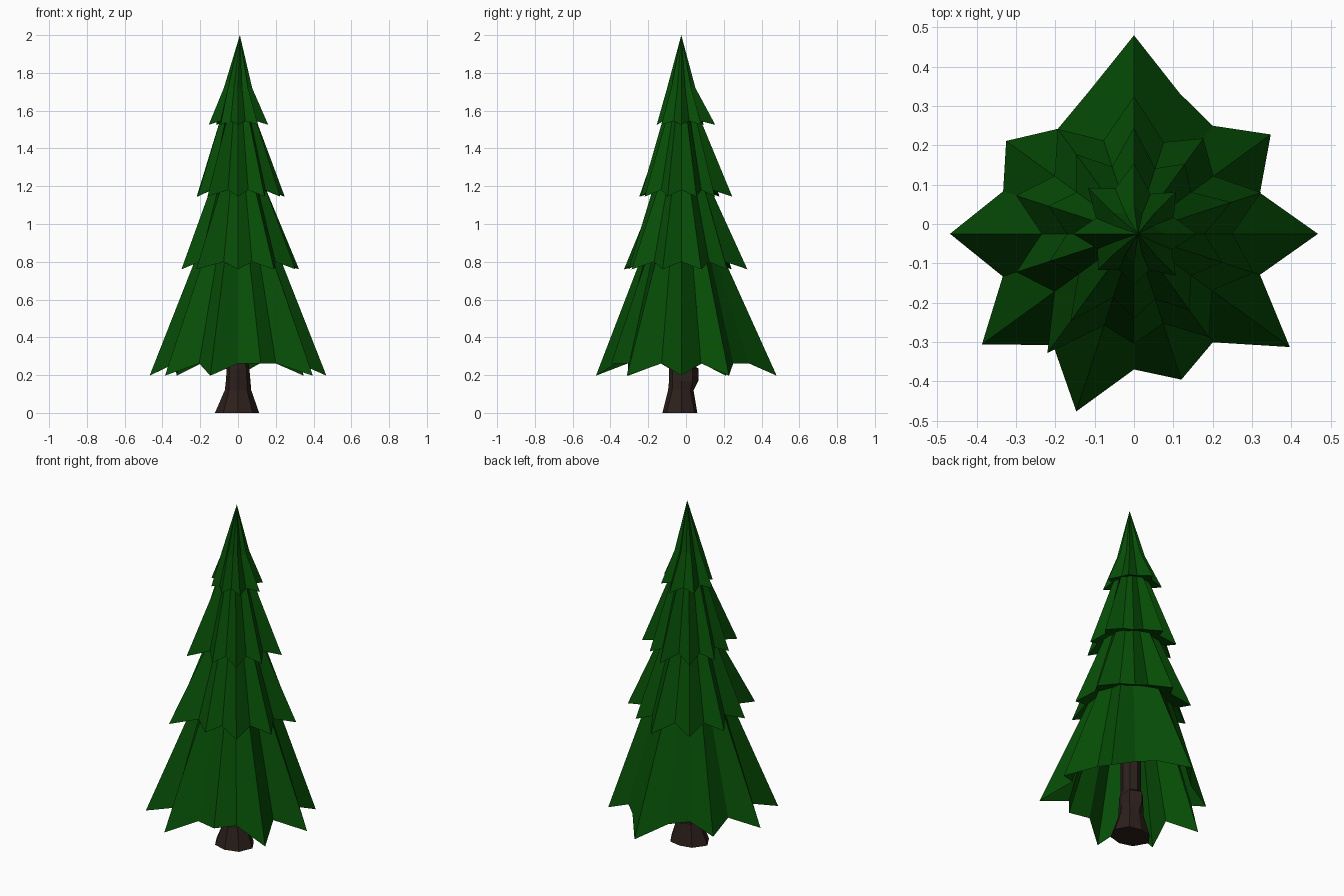
import bpy
from math import cos, sin, tau

if "Cube" in bpy.data.objects:
    bpy.data.objects.remove(bpy.data.objects["Cube"])

CX, CY = 0.0, -0.025


def material(name, rgb):
    m = bpy.data.materials.new(name)
    m.diffuse_color = (*rgb, 1)
    m.use_nodes = True
    m.node_tree.nodes["Principled BSDF"].inputs["Base Color"].default_value = m.diffuse_color
    return m


green = material("needles", (0.002, 0.075, 0.002))
brown = material("bark", (0.025, 0.014, 0.011))


def ring(radii, zs, cx=CX, cy=CY):
    n = len(radii)
    return [(cx + r * cos(tau * k / n), cy + r * sin(tau * k / n), z)
            for k, (r, z) in enumerate(zip(radii, zs))]


def loft(name, rings, mat, apex=None, cap_start=False, cap_end=False):
    """Flat-faced skin through equal rings, optionally closed by a point or caps."""
    n = len(rings[0])
    verts = [v for r in rings for v in r]
    faces = [(i * n + k, i * n + (k + 1) % n, (i + 1) * n + (k + 1) % n, (i + 1) * n + k)
             for i in range(len(rings) - 1) for k in range(n)]
    last = (len(rings) - 1) * n
    if apex:
        verts.append(apex)
        faces += [(last + k, last + (k + 1) % n, len(verts) - 1) for k in range(n)]
    if cap_start:
        faces.append(tuple(reversed(range(n))))
    if cap_end:
        faces.append(tuple(range(last, last + n)))
    me = bpy.data.meshes.new(name)
    me.from_pydata(verts, [], faces)
    me.materials.append(mat)
    ob = bpy.data.objects.new(name, me)
    bpy.context.collection.objects.link(ob)
    return ob


def tier(name, radii, split, z_tip, z_valley, inner, upper, apex=None):
    """Pleated skirt: optional underside ring, jagged rim, pleated upper ring."""
    n = len(radii)
    rim = ring(radii, [z_tip if r > split else z_valley for r in radii])
    under = [ring([inner[0]] * n, [inner[1]] * n)] if inner else []
    tops = [ring([hi if r > split else lo for r in radii], [z] * n) for hi, lo, z in upper]
    loft(name, under + [rim] + tops, green, apex, cap_end=apex is None)


# Four tiers of branches, the lowest one an open shell
tier("bottom_branches",
     [.468, .337, .43, .34, .376, .505, .378, .33, .402, .35,
      .468, .351, .478, .35, .475, .345, .39, .341, .49, .337],
     .395, .197, .262, None, [(.215, .185, .84)])
tier("lower_middle_branches",
     [.25, .34, .25, .30, .245, .35, .25, .33, .25, .315,
      .235, .315, .25, .375, .245, .28, .24, .325, .245, .32],
     .27, .76, .80, (.17, .83), [(.14, .12, 1.22)])
tier("upper_middle_branches",
     [.18, .26, .18, .22, .175, .27, .18, .25, .18, .23,
      .17, .225, .175, .275, .17, .215, .175, .24, .18, .235],
     .2, 1.145, 1.18, (.11, 1.2), [(.09, .075, 1.58)])
tier("top_branches",
     [.16, .11, .15, .11, .18, .125, .165, .105,
      .155, .1, .13, .1, .13, .1, .15, .105],
     .128, 1.525, 1.545, (.07, 1.56), [(.075, .055, 1.72)], (.01, -.025, 2))

# Trunk with flared foot and a knot at the back
trunk = [ring([.112, .10, .085, .10, .122, .11, .1, .11], [0] * 8),
         ring([.07, .068, .065, .068, .07, .068, .07, .068], [.12] * 8),
         ring([.066, .085, .09, .066, .064, .066, .065, .066], [.17] * 8),
         ring([.06, .085, .09, .064, .06, .064, .064, .064], [.235] * 8),
         ring([.055] * 8, [.26] * 8),
         ring([.055] * 8, [.82] * 8)]
loft("trunk", trunk, brown, cap_start=True, cap_end=True)
